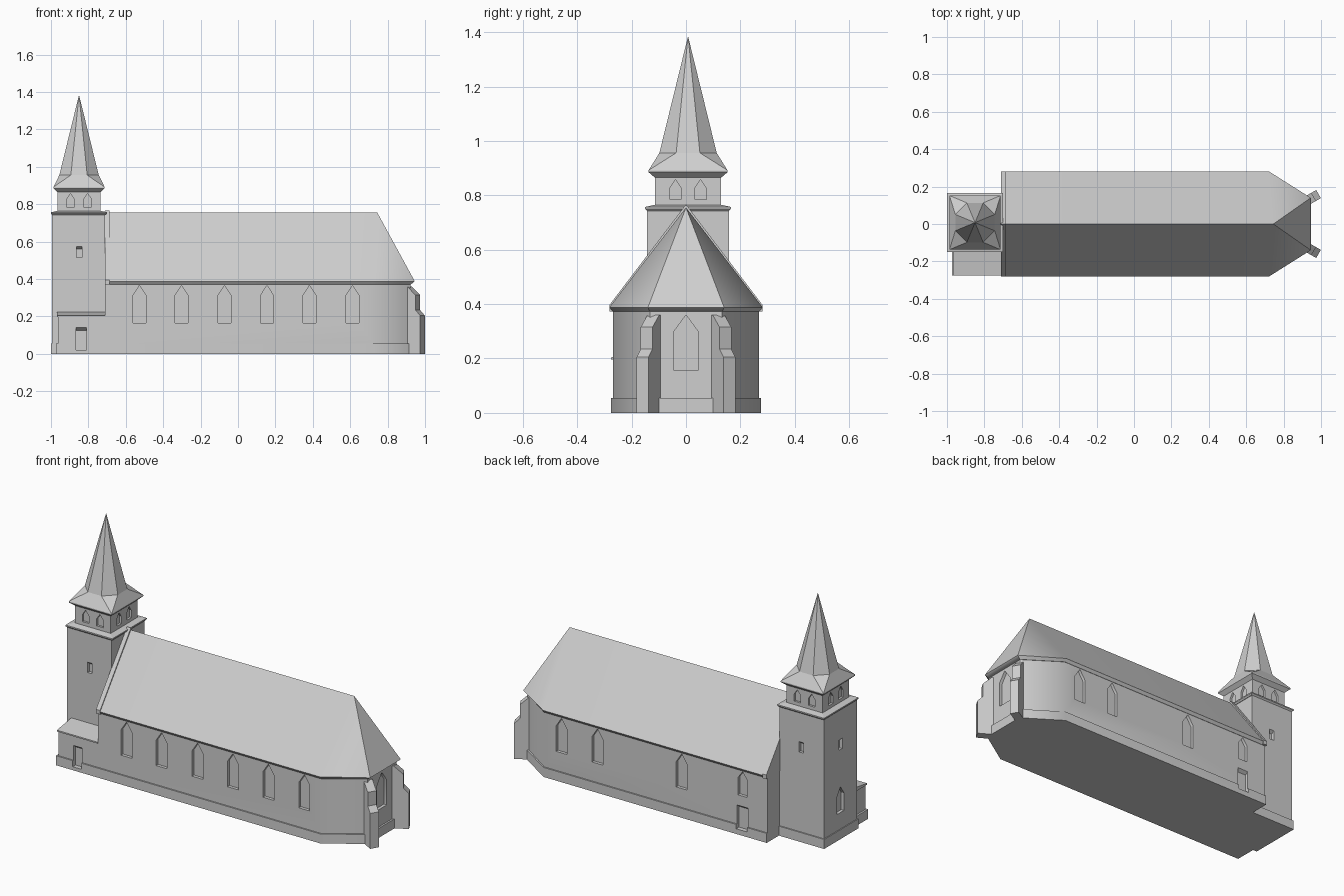
import bpy, bmesh, math
from mathutils import Vector, Matrix

if "Cube" in bpy.data.objects:
    bpy.data.objects.remove(bpy.data.objects["Cube"])

stone = bpy.data.materials.new("light_grey")
stone.diffuse_color = (0.62, 0.62, 0.62, 1)
stone.use_nodes = True
stone.node_tree.nodes["Principled BSDF"].inputs["Base Color"].default_value = stone.diffuse_color


def loft(name, rings):
    """Skin a stack of equal-length 3D rings; coincident points merge."""
    bm = bmesh.new()
    vs = [[bm.verts.new(p) for p in r] for r in rings]
    n = len(rings[0])
    for a, b in zip(vs, vs[1:]):
        for i in range(n):
            j = (i + 1) % n
            bm.faces.new((a[i], a[j], b[j], b[i]))
    for r, v in ((rings[0], vs[0]), (rings[-1], vs[-1])):
        if len({tuple(p) for p in r}) > 2:
            bm.faces.new(v)
    bmesh.ops.remove_doubles(bm, verts=bm.verts, dist=1e-5)
    bmesh.ops.recalc_face_normals(bm, faces=bm.faces)
    me = bpy.data.meshes.new(name)
    bm.to_mesh(me)
    bm.free()
    me.materials.append(stone)
    ob = bpy.data.objects.new(name, me)
    bpy.context.collection.objects.link(ob)
    return ob


def at(outline, z):
    return [(x, y, z) for x, y in outline]


def rect(cx, cy, hx, hy):
    return [(cx - hx, cy - hy), (cx + hx, cy - hy), (cx + hx, cy + hy), (cx - hx, cy + hy)]


def opening(target, x, y, yaw, w, z0, z1, shoulder=None, depth=0.018):
    """Cut a recess into a wall; yaw is the wall's outward direction.
    Pointed head if a shoulder height is given, else a sloping lintel."""
    rot = Matrix.Rotation(math.radians(yaw), 3, 'Z')
    rings = []
    for d in (-depth, depth):
        top = z1 if shoulder else z1 + 0.8 * d
        sh = shoulder or top
        pts = [(-w / 2, z0), (w / 2, z0), (w / 2, sh)]
        pts += [(0, top)] if shoulder else []
        pts += [(-w / 2, sh)]
        rings.append([rot @ Vector((d, u, v)) + Vector((x, y, 0)) for u, v in pts])
    cutter = loft("cutter", rings)
    cutter.hide_render = True
    mod = target.modifiers.new("recess", 'BOOLEAN')
    mod.operation, mod.solver, mod.object = 'DIFFERENCE', 'EXACT', cutter
    bpy.context.view_layer.objects.active = target
    bpy.ops.object.modifier_apply(modifier=mod.name)
    bpy.data.objects.remove(cutter)


def soften(ob):
    """Smooth the shallow apse corners, keeping the large walls flat."""
    bpy.ops.object.select_all(action='DESELECT')
    ob.select_set(True)
    bpy.context.view_layer.objects.active = ob
    bpy.ops.object.shade_smooth_by_angle(angle=math.radians(40))
    mod = ob.modifiers.new("weighted", 'WEIGHTED_NORMAL')
    mod.keep_sharp = True


def nave_plan(y, end_x, end_y):
    return [(-0.71, -y), (0.72, -y), (end_x, -end_y), (end_x, end_y), (0.72, y), (-0.71, y)]


# Nave walls with plinth and three-sided apse
wall, plinth = nave_plan(0.268, 0.922, 0.132), nave_plan(0.276, 0.932, 0.137)
nave = loft("nave_walls", [at(plinth, 0), at(plinth, 0.055), at(wall, 0.055), at(wall, 0.38)])
for x in (-0.527, -0.302, -0.072, 0.155, 0.382, 0.612):
    opening(nave, x, -0.268, -90, 0.07, 0.165, 0.366, 0.312)
for x in (-0.16, 0.38, 0.61):
    opening(nave, x, 0.268, 90, 0.07, 0.165, 0.366, 0.312)
opening(nave, -0.55, 0.268, 90, 0.06, 0.225, 0.366, 0.325)
opening(nave, -0.55, 0.268, 90, 0.07, 0.03, 0.165)
opening(nave, 0.922, 0, 0, 0.088, 0.155, 0.36, 0.3)
soften(nave)

# Hipped nave roof
ridge = [(-0.71, 0)] + [(0.745, 0)] * 4 + [(-0.71, 0)]
roof = loft("nave_roof", [at(nave_plan(0.27, 0.925, 0.133), 0.372),
                          at(nave_plan(0.282, 0.945, 0.14), 0.388), at(ridge, 0.755)])
soften(roof)

# Raised gable coping beside the tower
gable = [(-0.282, 0.372), (0.282, 0.372), (0.282, 0.396), (0, 0.767), (-0.282, 0.396)]
loft("gable_coping", [[(x, y, z) for y, z in gable] for x in (-0.712, -0.686)])

# Stepped diagonal buttresses at the apse corners
step = [(0, 0), (0.1, 0), (0.1, 0.205), (0.07, 0.235), (0.07, 0.315), (0.02, 0.36), (0, 0.36)]
for s, side in ((-1, "south"), (1, "north")):
    rot = Matrix.Rotation(s * math.radians(30), 3, 'Z')
    loft("buttress_" + side, [[rot @ Vector((r, w, z)) + Vector((0.9, s * 0.11, 0)) for r, z in step]
                              for w in (-0.025, 0.025)])

# Tower shaft with plinth
CX, CY = -0.85, 0.0075
shaft, base = rect(-0.8525, CY, 0.1425, 0.15), rect(-0.855, CY, 0.145, 0.157)
tower = loft("tower_shaft", [at(base, 0), at(base, 0.055), at(shaft, 0.055), at(shaft, 0.75)])
opening(tower, -0.849, CY - 0.15, -90, 0.03, 0.515, 0.575)
opening(tower, -0.849, CY + 0.15, 90, 0.03, 0.515, 0.575)
opening(tower, -0.995, CY, 180, 0.032, 0.515, 0.575)
opening(tower, -0.995, CY, 180, 0.065, 0.15, 0.3, 0.25)

# Tower cornice
loft("tower_cornice", [at(rect(CX, CY, 0.143, 0.15), 0.742), at(rect(CX, CY, 0.15, 0.158), 0.75),
                       at(rect(CX, CY, 0.15, 0.158), 0.757), at(rect(CX, CY, 0.117, 0.124), 0.765)])

# Belfry with paired louvre openings on every side
HX, HY = 0.115, 0.122
belfry = loft("belfry", [at(rect(CX, CY, HX, HY), z) for z in (0.75, 0.87)])
for o in (-0.046, 0.046):
    for s in (-1, 1):
        opening(belfry, CX + o, CY + s * HY, s * 90, 0.042, 0.785, 0.857, 0.826, 0.012)
        opening(belfry, CX + s * HX, CY + o, 90 - s * 90, 0.042, 0.785, 0.857, 0.826, 0.012)

# Flared spire eave
loft("spire_eave", [at(rect(CX, CY, HX, HY), 0.865), at(rect(CX, CY, 0.137, 0.145), 0.885),
                    at(rect(CX, CY, 0.137, 0.145), 0.892)])

# Octagonal spire rising from a square skirt
angles = [math.radians(22.5 + 45 * k) for k in range(8)]
octagon = [(CX + 0.114 * math.cos(a), CY + 0.114 * math.sin(a)) for a in angles]
square = [(CX + math.copysign(0.137, math.cos(a)), CY + math.copysign(0.145, math.sin(a))) for a in angles]
loft("spire", [at(square, 0.892), at(octagon, 0.956), at([(CX, CY)] * 8, 1.385)])

# Porch between tower and south wall line
pw, pp = rect(-0.8365, -0.2, 0.1265, 0.068), rect(-0.842, -0.205, 0.132, 0.071)
porch = loft("porch_walls", [at(pp, 0), at(pp, 0.055), at(pw, 0.055), at(pw, 0.2)])
opening(porch, -0.838, -0.268, -90, 0.055, 0.02, 0.14)
lean = [(-0.275, 0.196), (-0.275, 0.204), (-0.14, 0.225), (-0.14, 0.196)]
loft("porch_roof", [[(x, y, z) for y, z in lean] for x in (-0.968, -0.708)])
